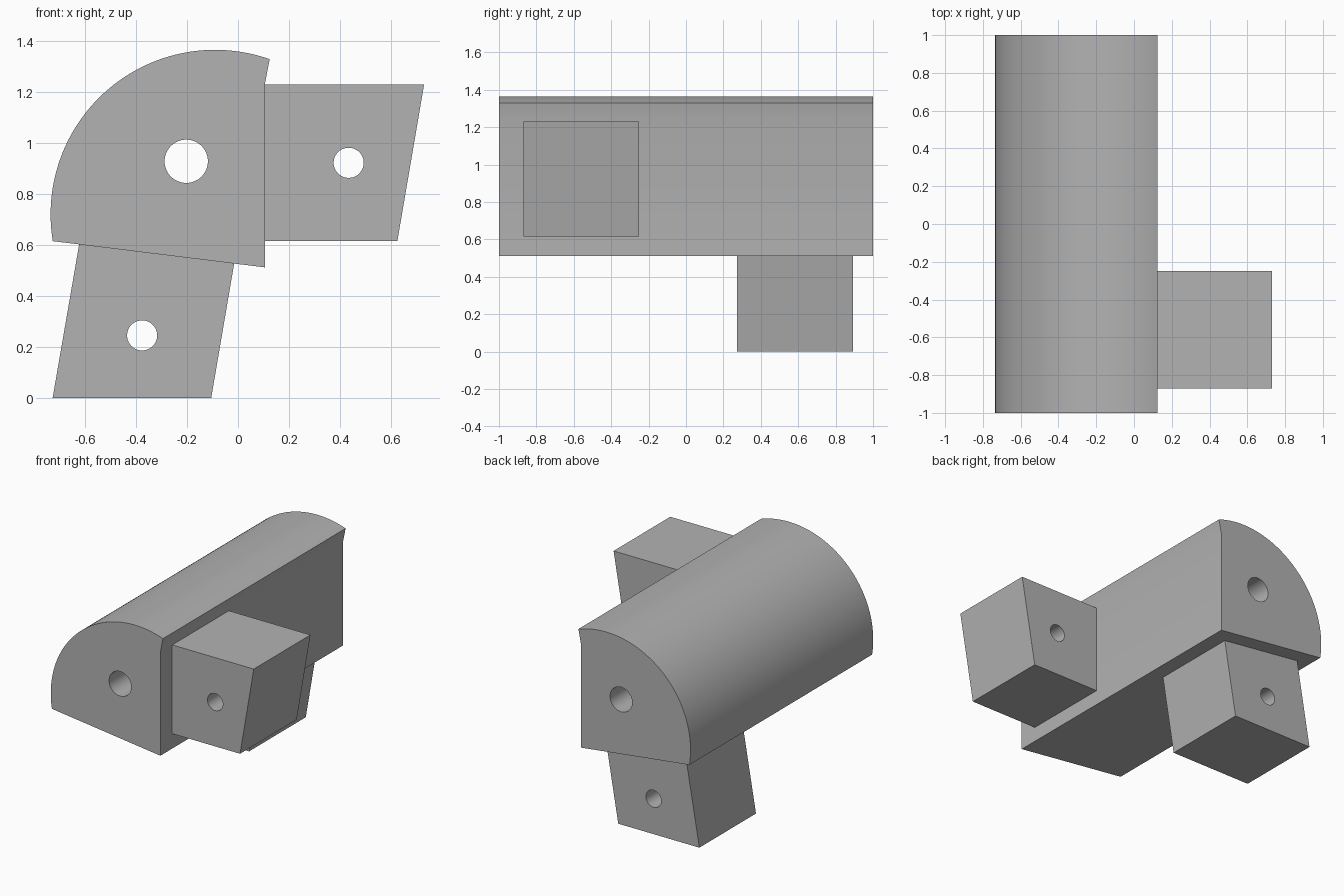
import bpy, bmesh, math

default = bpy.data.objects.get("Cube")
if default:
    bpy.data.objects.remove(default, do_unlink=True)

GREY = (0.45, 0.45, 0.45, 1)
grey = bpy.data.materials.new("plain grey")
grey.use_nodes = True
grey.diffuse_color = GREY
grey.node_tree.nodes["Principled BSDF"].inputs["Base Color"].default_value = GREY


def prism(name, profile, y0, y1):
    """Extrude an x-z profile along y."""
    bm = bmesh.new()
    face = bm.faces.new([bm.verts.new((x, y0, z)) for x, z in profile])
    grown = bmesh.ops.extrude_face_region(bm, geom=[face])["geom"]
    verts = [v for v in grown if isinstance(v, bmesh.types.BMVert)]
    bmesh.ops.translate(bm, verts=verts, vec=(0, y1 - y0, 0))
    bmesh.ops.recalc_face_normals(bm, faces=bm.faces)
    mesh = bpy.data.meshes.new(name)
    bm.to_mesh(mesh)
    bm.free()
    mesh.materials.append(grey)
    obj = bpy.data.objects.new(name, mesh)
    bpy.context.collection.objects.link(obj)
    return obj


def arc(cx, cz, r, start, end, steps):
    angles = [start + (end - start) * i / steps for i in range(steps + 1)]
    return [(cx + r * math.cos(a), cz + r * math.sin(a)) for a in angles]


def bored_prism(name, profile, y0, y1, hole_x, hole_z, hole_r):
    """Prism with a round hole through its whole length."""
    obj = prism(name, profile, y0, y1)
    ring = arc(hole_x, hole_z, hole_r, 0, math.tau, 48)[:-1]
    cutter = prism(name + "_cutter", ring, y0 - 0.1, y1 + 0.1)
    cutter.hide_render = True
    cut = obj.modifiers.new("bore", "BOOLEAN")
    cut.operation = "DIFFERENCE"
    cut.solver = "EXACT"
    cut.object = cutter
    bpy.ops.object.select_all(action="DESELECT")
    obj.select_set(True)
    bpy.context.view_layer.objects.active = obj
    bpy.ops.object.modifier_apply(modifier=cut.name)
    bpy.data.objects.remove(cutter, do_unlink=True)
    bpy.ops.object.shade_smooth_by_angle(angle=math.radians(20))
    return obj


# Long body with a rounded outer side and two flat inner sides
CX, CZ, R = -0.09, 0.72, 0.645
rounded = arc(CX, CZ, R, math.atan2(1.33 - CZ, 0.125 - CX),
              math.pi + math.atan2(CZ - 0.615, CX + 0.725), 64)
bored_prism("body", [(0.105, 0.512), (0.105, 1.23)] + rounded,
            -1, 1, -0.203, 0.928, 0.085)

# Side block near the front
bored_prism("side_block",
            [(0.105, 0.615), (0.625, 0.615), (0.73, 1.23), (0.105, 1.23)],
            -0.87, -0.25, 0.434, 0.922, 0.059)

# Lower block near the back
bored_prism("lower_block",
            [(-0.727, 0), (-0.105, 0), (-0.015, 0.527), (-0.623, 0.602)],
            0.272, 0.892, -0.376, 0.245, 0.059)
